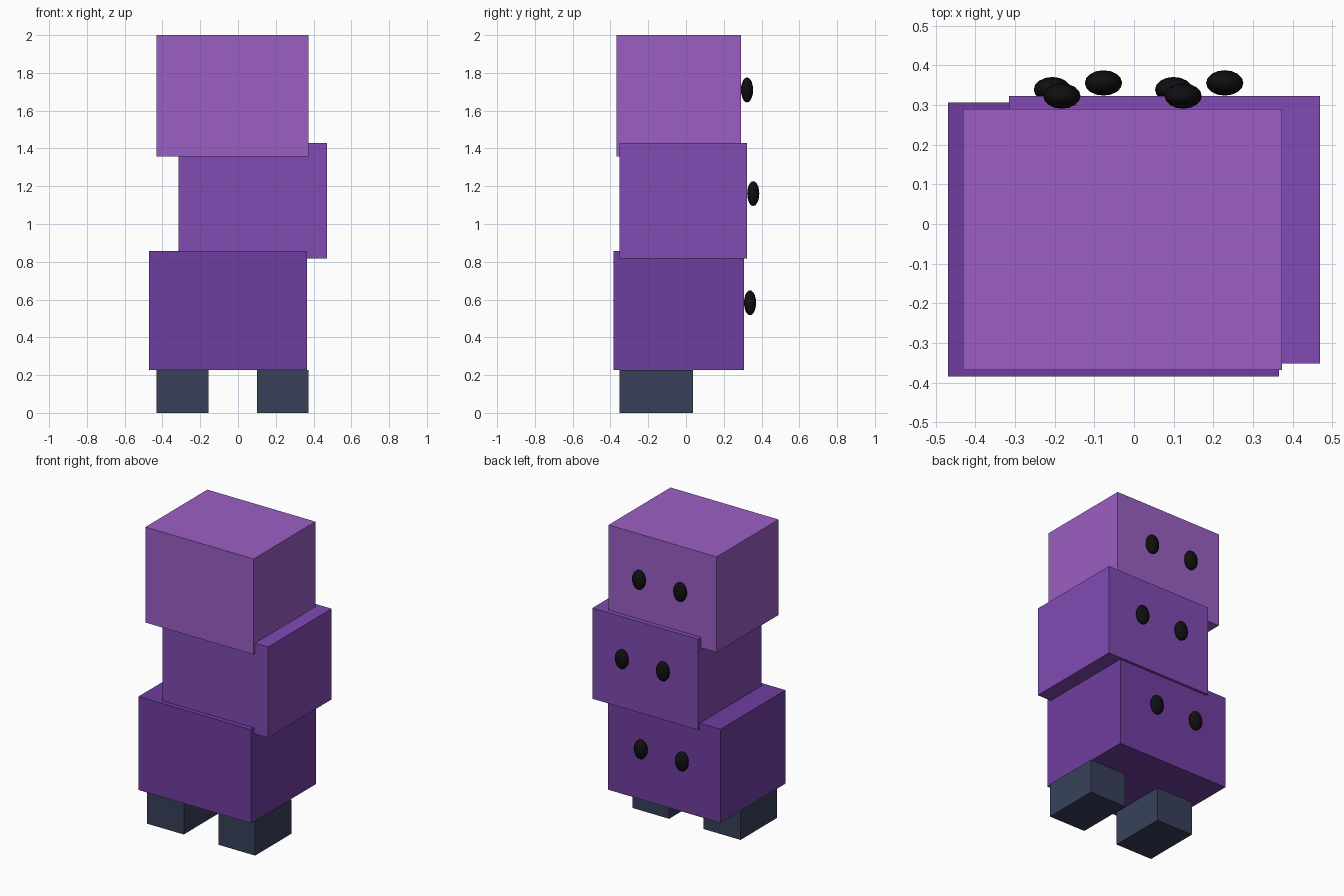
import bpy
from mathutils import Vector

if "Cube" in bpy.data.objects:
    bpy.data.objects.remove(bpy.data.objects["Cube"])


def material(name, rgb):
    m = bpy.data.materials.new(name)
    m.diffuse_color = (*rgb, 1)
    m.use_nodes = True
    m.node_tree.nodes["Principled BSDF"].inputs["Base Color"].default_value = m.diffuse_color
    return m


def box(name, lo, hi, mat):
    lo, hi = Vector(lo), Vector(hi)
    bpy.ops.mesh.primitive_cube_add(size=1, location=(lo + hi) / 2)
    ob = bpy.context.object
    ob.name = name
    ob.scale = hi - lo
    bpy.ops.object.transform_apply(location=False, rotation=False, scale=True)
    ob.data.materials.append(mat)
    return ob


def eye(name, centre, mat):
    bpy.ops.mesh.primitive_uv_sphere_add(segments=16, ring_count=10, radius=1, location=centre)
    ob = bpy.context.object
    ob.name = name
    ob.scale = (0.047, 0.032, 0.066)
    bpy.ops.object.transform_apply(location=False, rotation=False, scale=True)
    ob.data.materials.append(mat)
    return ob


slate = material("slate", (0.04, 0.053, 0.102))
black = material("black", (0.005, 0.005, 0.006))

# Stacked body blocks: name, low corner, high corner, colour, left eye x, eye z
blocks = [
    ("lower_block", (-0.47, -0.385, 0.228), (0.366, 0.306, 0.857), (0.159, 0.048, 0.352), -0.206, 0.583),
    ("middle_block", (-0.316, -0.352, 0.818), (0.47, 0.323, 1.428), (0.216, 0.07, 0.456), -0.077, 1.161),
    ("upper_block", (-0.431, -0.368, 1.358), (0.373, 0.29, 2.0), (0.328, 0.114, 0.546), -0.182, 1.71),
]
for name, lo, hi, rgb, eye_x, eye_z in blocks:
    box(name, lo, hi, material(name + "_purple", rgb))
    # Pair of oval eyes on the rear face
    for i, side in enumerate(("left", "right")):
        eye(f"{name}_{side}_eye", (eye_x + 0.306 * i, hi[1] + 0.033, eye_z), black)

# Feet
for side, x in (("left", -0.431), ("right", 0.1)):
    box(f"{side}_foot", (x, -0.352, 0), (x + 0.274, 0.036, 0.228), slate)
